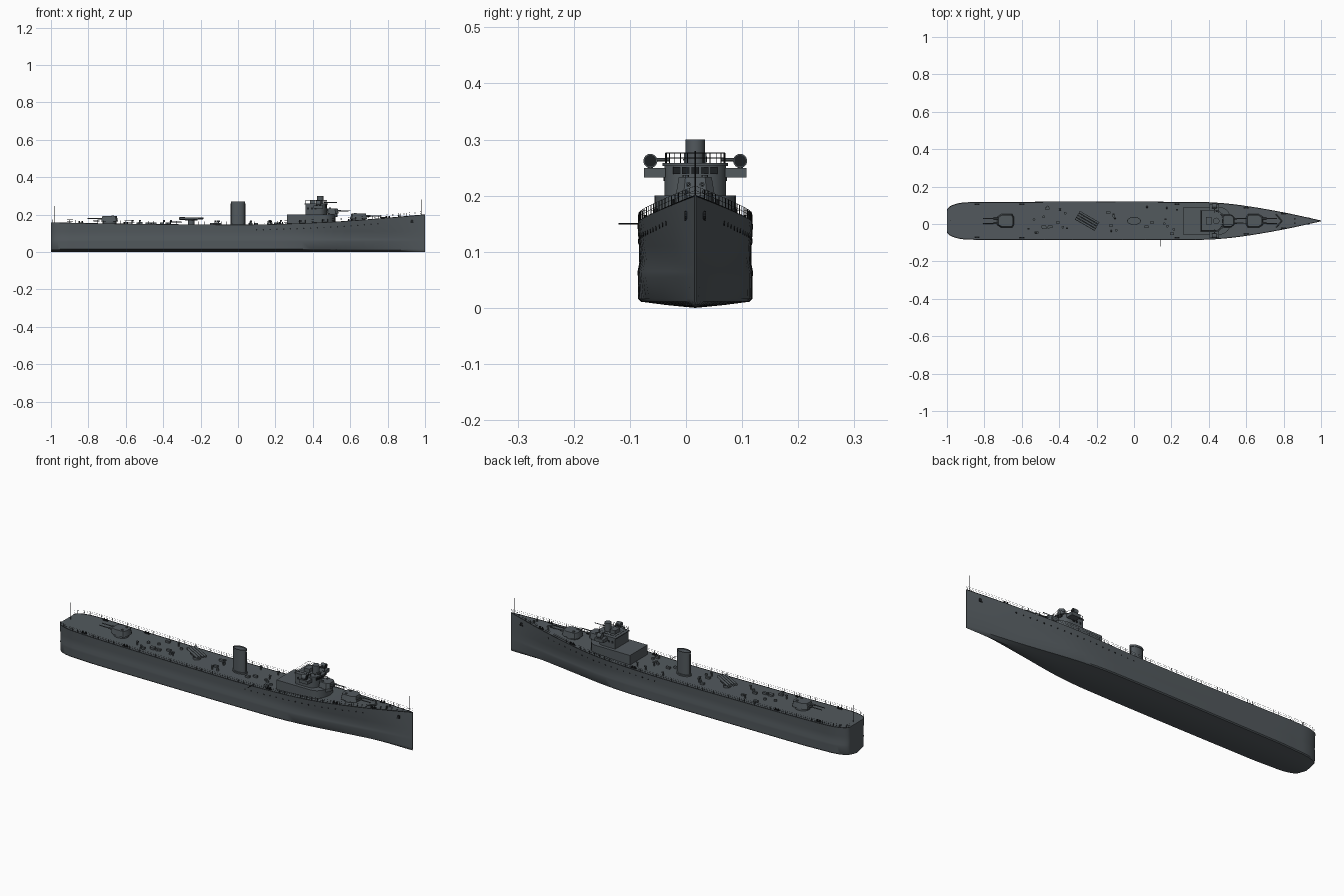
import bpy, bmesh, math, random
from mathutils import Vector, Matrix

cube = bpy.data.objects.get("Cube")
if cube:
    bpy.data.objects.remove(cube)
random.seed(4)
CY = 0.0165  # centreline of the hull


def material(name, rgb):
    m = bpy.data.materials.new(name)
    m.use_nodes = True
    m.diffuse_color = (*rgb, 1)
    m.node_tree.nodes["Principled BSDF"].inputs["Base Color"].default_value = (*rgb, 1)
    return m


GREY = material("naval grey", (0.085, 0.1, 0.11))
DARK = material("dark fittings", (0.012, 0.014, 0.016))


def finish(name, bm, mat=GREY, smooth=True):
    bmesh.ops.recalc_face_normals(bm, faces=bm.faces)
    me = bpy.data.meshes.new(name)
    bm.to_mesh(me)
    bm.free()
    me.materials.append(mat)
    me.materials.append(DARK)
    ob = bpy.data.objects.new(name, me)
    bpy.context.collection.objects.link(ob)
    if smooth:
        bpy.ops.object.select_all(action='DESELECT')
        bpy.context.view_layer.objects.active = ob
        ob.select_set(True)
        bpy.ops.object.shade_smooth_by_angle(angle=math.radians(35))
    return ob


def tube(bm, p, q, r, n=6, r2=None):
    p, q = Vector(p), Vector(q)
    d = q - p
    mat = Matrix.Translation((p + q) / 2) @ d.to_track_quat('Z', 'Y').to_matrix().to_4x4()
    bmesh.ops.create_cone(bm, cap_ends=True, segments=n, radius1=r,
                          radius2=r if r2 is None else r2, depth=d.length, matrix=mat)


def box(bm, centre, size):
    bmesh.ops.create_cube(bm, size=1, matrix=Matrix.Translation(centre) @ Matrix.Diagonal((*size, 1)))


def prism(bm, outline, z0, z1, top=1.0):
    """Extrude an outline upward, scaling the top about its middle."""
    n = len(outline)
    mx, my = sum(p[0] for p in outline) / n, sum(p[1] for p in outline) / n
    low = [bm.verts.new((x, y, z0)) for x, y in outline]
    up = [bm.verts.new((mx + (x - mx) * top, my + (y - my) * top, z1)) for x, y in outline]
    for i in range(n):
        j = (i + 1) % n
        bm.faces.new((low[i], low[j], up[j], up[i]))
    bm.faces.new(low[::-1])
    return bm.faces.new(up)


def ellipse(x, y, a, b, n=28):
    return [(x + a * math.cos(2 * math.pi * i / n), y + b * math.sin(2 * math.pi * i / n)) for i in range(n)]


def round_front(x0, x1, half, nose):
    """House outline with square back and curved front."""
    arc = [(x1 - nose + nose * math.cos(t), CY + half * math.sin(t))
           for t in [math.pi * (i / 12 - 0.5) for i in range(13)]]
    return [(x0, CY - half)] + arc + [(x0, CY + half)]


def curve(table, x):
    """Smooth interpolation through a short table."""
    for i in range(len(table) - 1):
        (xa, a), (xb, b) = table[i], table[i + 1]
        if x <= xb:
            p = table[max(i - 1, 0)]
            q = table[min(i + 2, len(table) - 1)]
            ma, mb = (b - p[1]) / (xb - p[0]), (q[1] - a) / (q[0] - xa)
            h, t = xb - xa, (x - xa) / (xb - xa)
            return ((1 + 2 * t) * (1 - t) ** 2 * a + t * (1 - t) ** 2 * h * ma
                    + t * t * (3 - 2 * t) * b + t * t * (t - 1) * h * mb)
    return table[-1][1]


BEAM = [(-.88, .1), (-.8, .102), (.3, .102), (.45, .097), (.6, .08), (.8, .045), (1, .001)]
FLOOR = [(-.88, .094), (-.75, .1), (.2, .1), (.4, .087), (.6, .055), (.8, .023), (1, .001)]
SHEER = [(-1, .157), (-.6, .15), (0, .145), (.2, .148), (.5, .16), (.75, .178), (1, .2)]


def plan(table, x):
    if x < -.88:
        return table[0][1] * (.55 + .45 * math.sqrt(max(0, 1 - ((-.88 - x) / .12) ** 2)))
    return curve(table, x)


def deck(x):
    return curve(SHEER, x)


def section(x):
    w, f, d = plan(BEAM, x), plan(FLOOR, x), deck(x)
    mid = f + (w - f) * .4
    return [(0, 0), (f * .5, .005), (f * .95, .011), (f, .016), (mid, .055), (mid * 1.005, .065),
            (mid * .975, .08), (f + (w - f) * .7 - w * .02, .11), (w, d), (0, d)]


def side(x, z):
    s = section(x)
    for (a, za), (b, zb) in zip(s[2:], s[3:]):
        if za <= z <= zb and zb > za:
            return a + (b - a) * (z - za) / (zb - za)
    return s[-2][0]


# Hull lofted through stations from stern to bow
stations = [-1 + .12 * (1 - math.cos(i * math.pi / 20)) for i in range(10)] + [-.88 + i * 1.88 / 40 for i in range(41)]
bm = bmesh.new()
rings = []
for x in stations:
    s = section(x)
    pts = [(y, z) for y, z in s] + [(-y, z) for y, z in s[-2:0:-1]]
    rings.append([bm.verts.new((x, CY + y, z)) for y, z in pts])
for r, q in zip(rings, rings[1:]):
    for i in range(len(r)):
        j = (i + 1) % len(r)
        bm.faces.new((r[i], r[j], q[j], q[i]))
bm.faces.new(rings[0])
bm.faces.new(rings[-1][::-1])
finish("hull", bm)

# Deck edge strip, posts and rail wires
bm = bmesh.new()
for sgn in (-1, 1):
    path = [Vector((x, CY + sgn * plan(BEAM, x) * .985, deck(x))) for x in stations]
    for a, b in zip(path, path[1:]):
        tube(bm, a, b, .0012, 4)
        for h in (.009, .017):
            up = Vector((0, 0, h))
            tube(bm, a + up, b + up, .0004, 3)
    for i in range(66):
        x = -.99 + i * .03
        y = CY + sgn * plan(BEAM, x) * .985
        tube(bm, (x, y, deck(x)), (x, y, deck(x) + .017), .0007, 4)
finish("deck_railing", bm, DARK, False)

# Portholes, anchors and hawse pipes
bm = bmesh.new()
for sgn in (-1, 1):
    for i in range(19):
        x = .1 + i * .036
        z = deck(x) - .027
        y = side(x, z)
        tube(bm, (x, CY + sgn * (y - .003), z), (x, CY + sgn * (y + .001), z), .004, 10)
    x, z = .93, .165
    y = side(x, z)
    tube(bm, (x, CY + sgn * (y - .004), z), (x, CY + sgn * (y + .003), z), .008, 10)
    box(bm, (x, CY + sgn * (y + .002), z - .008), (.018, .003, .005))
finish("portholes_and_anchors", bm, DARK)

# Flagstaffs and side boom
bm = bmesh.new()
tube(bm, (-.98, CY, .15), (-.98, CY, .245), .0016)
tube(bm, (.98, CY, .19), (.98, CY, .28), .0016)
tube(bm, (.14, -.08, .15), (.14, -.12, .15), .0014)
finish("flagstaffs_and_boom", bm, DARK)

# Deckhouse and bridge
bm = bmesh.new()
prism(bm, round_front(.262, .52, .073, .06), .14, .2)
finish("deckhouse", bm)
bm = bmesh.new()
prism(bm, round_front(.36, .475, .055, .04), .2, .256)
prism(bm, round_front(.355, .48, .058, .04), .253, .258)
for sgn in (-1, 1):
    box(bm, (.43, CY + sgn * .072, .241), (.05, .038, .017))
finish("bridge", bm)
bm = bmesh.new()
for i in range(-2, 3):
    t = i * .24
    box(bm, (.435 + .04 * math.cos(t), CY + .055 * math.sin(t) * 1.3, .245), (.004, .013, .012))
for sgn in (-1, 1):
    for i in range(3):
        box(bm, (.375 + i * .02, CY + sgn * .055, .232), (.011, .003, .011))
finish("bridge_windows", bm, DARK, False)

# Bridge roof railing
bm = bmesh.new()
rim = round_front(.36, .475, .053, .04)
for a, b in zip(rim, rim[1:] + rim[:1]):
    tube(bm, (*a, .256), (*a, .276), .0008, 4)
    for z in (.267, .276):
        tube(bm, (*a, z), (*b, z), .0006, 4)
finish("bridge_railing", bm, DARK, False)

# Director tower, rangefinder arms and searchlights
bm = bmesh.new()
prism(bm, ellipse(.44, CY, .017, .017), .255, .3)
box(bm, (.4, CY, .266), (.03, .04, .02))
tube(bm, (.46, CY - .02, .264), (.53, CY - .02, .264), .002)
finish("director_tower", bm)
bm = bmesh.new()
for sgn in (-1, 1):
    y = CY + sgn * .08
    tube(bm, (.43, y, .248), (.43, y, .256), .005, 10)
    tube(bm, (.418, y, .262), (.442, y, .262), .0125, 18)
    tube(bm, (.43, y, .264), (.43, y - sgn * .035, .264), .003, 8)
finish("searchlights", bm)
bm = bmesh.new()
for sgn in (-1, 1):
    tube(bm, (.441, CY + sgn * .08, .262), (.443, CY + sgn * .08, .262), .0105, 18)
finish("searchlight_lenses", bm, DARK)


def turret(name, x, z, face, length=.09, half=.036, reach=.075):
    """Twin gun turret; face is +1 forward or -1 aft."""
    b = bmesh.new()
    prism(b, ellipse(x, CY, length * .42, half * .9), z - .012, z + .006)
    c = half * .6
    shape = [(-.5, -c), (-.4, -half), (.25, -half), (.5, -c), (.5, c), (.25, half), (-.4, half), (-.5, c)]
    prism(b, [(x + face * u * length, CY + v) for u, v in shape], z + .006, z + .034, .86)
    for s in (-1, 1):
        y = CY + s * half * .36
        tip = x + face * (length / 2 + reach)
        tube(b, (x + face * length * .3, y, z + .021), (x + face * length * .7, y, z + .021), .0045, 10)
        tube(b, (x + face * length * .5, y, z + .021), (tip, y, z + .021), .003, 8, .0022)
        tube(b, (x - face * length * .2, CY + s * half * .5, z + .03),
             (x - face * length * .2, CY + s * half * .5, z + .038), .006, 8)
    finish(name, b)


turret("fore_turret", .645, .171, 1)
turret("upper_turret", .505, .199, 1, .065, .034, .065)
turret("aft_turret", -.687, .157, -1)

# Funnel with rim, dark mouth and steam pipes
bm = bmesh.new()
prism(bm, ellipse(0, CY, .034, .0185, 32), .14, .265)
mouth = prism(bm, ellipse(0, CY, .037, .0205, 32), .26, .27)
bmesh.ops.inset_individual(bm, faces=[mouth], thickness=.003)
mouth.material_index = 1
bmesh.ops.translate(bm, verts=mouth.verts, vec=(0, 0, -.006))
prism(bm, ellipse(0, CY, .04, .025, 32), .14, .152)
for sgn in (-1, 1):
    tube(bm, (.036 * sgn, CY, .145), (.036 * sgn, CY, .258), .003, 8)
finish("funnel", bm)

# Torpedo tubes on a turntable, trained at an angle
bm = bmesh.new()
tube(bm, (0, 0, .145), (0, 0, .168), .018, 20)
box(bm, (0, 0, .17), (.05, .05, .006))
for i in range(4):
    y = (i - 1.5) * .0135
    tube(bm, (-.06, y, .179), (.06, y, .179), .006, 12)
    tube(bm, (-.061, y, .179), (-.05, y, .179), .0068, 12)
bmesh.ops.transform(bm, verts=bm.verts, matrix=Matrix.Translation((-.25, CY, 0)) @ Matrix.Rotation(math.radians(-30), 4, 'Z'))
finish("torpedo_tubes", bm)

# Bollard pairs along both deck edges
bm = bmesh.new()
for x in (-.84, -.6, .23, .6, .8):
    for sgn in (-1, 1):
        y, z = CY + sgn * plan(BEAM, x) * .87, deck(x)
        box(bm, (x, y, z + .001), (.028, .008, .004))
        for dx in (-.008, .008):
            tube(bm, (x + dx, y, z), (x + dx, y, z + .011), .0035, 8)
finish("bollards", bm, DARK)

# Vents, hatches and lockers scattered on the main deck
bm = bmesh.new()
for i in range(34):
    x = random.choice((random.uniform(-.57, -.36), random.uniform(-.14, -.06), random.uniform(.06, .24)))
    y, z = CY + random.uniform(-.075, .075), deck(x)
    if i % 3 == 0:
        box(bm, (x, y, z + .004), (.022, .012, .012))
    elif i % 3 == 1:
        tube(bm, (x, y, z), (x, y, z + .018), .003, 8)
        tube(bm, (x - .003, y, z + .018), (x + .007, y, z + .018), .0045, 8)
    else:
        tube(bm, (x, y, z), (x, y, z + .009), .007, 12)
finish("deck_fittings", bm)

# Anchor windlass and breakwater on the foredeck
bm = bmesh.new()
for sgn in (-1, 1):
    tube(bm, (.86, CY + sgn * .012, .18), (.86, CY + sgn * .012, .2), .005, 10)
    tube(bm, (.79, CY, .184), (.76, CY + sgn * .035, .184), .003, 4)
finish("windlass_and_breakwater", bm)
